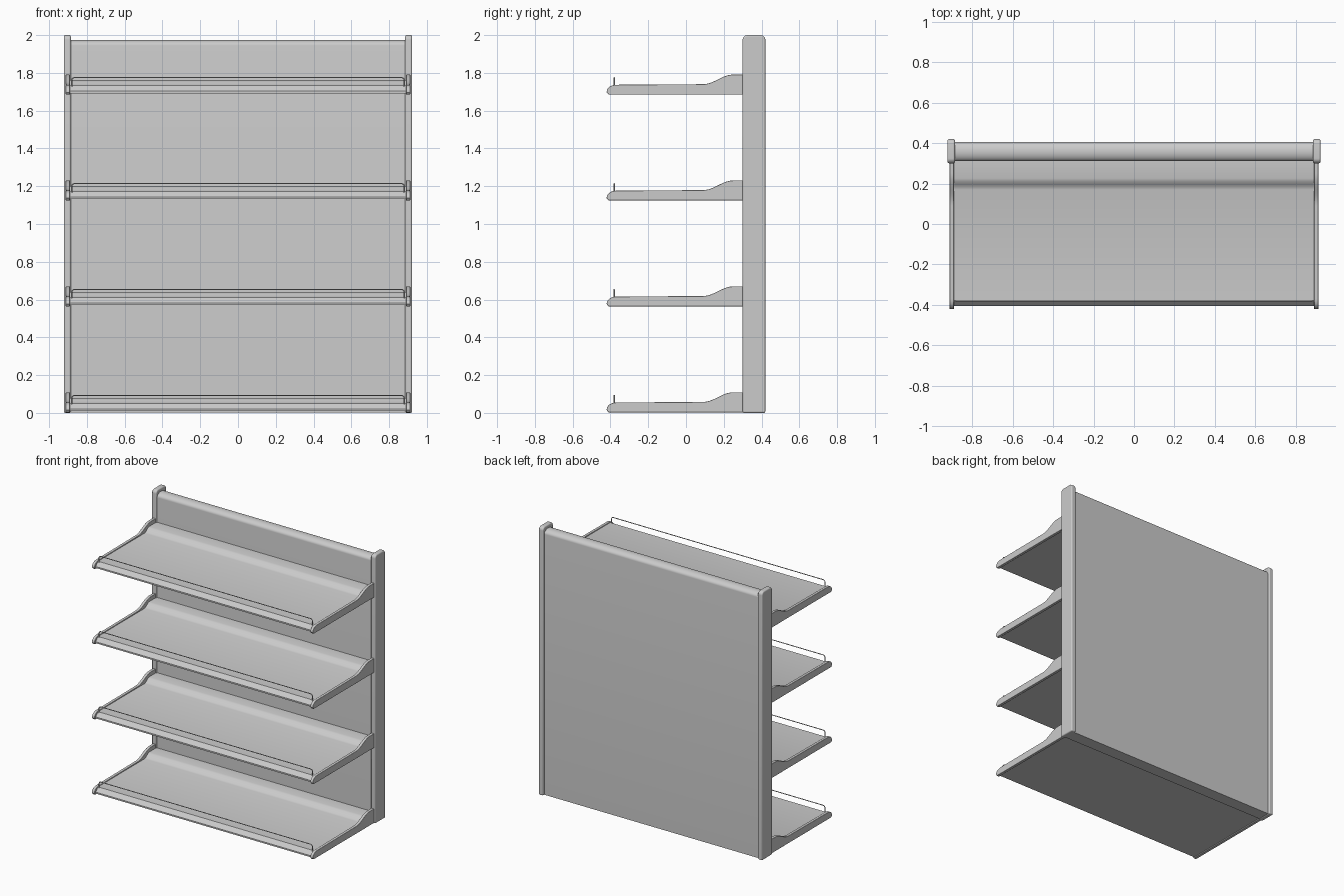
import bpy, bmesh, math

if "Cube" in bpy.data.objects:
    bpy.data.objects.remove(bpy.data.objects["Cube"])

def extrude_profile(name, pts, x0, x1, bevel=0.0):
    """Extrude a closed (y, z) profile along x."""
    bm = bmesh.new()
    a = [bm.verts.new((x0, y, z)) for y, z in pts]
    b = [bm.verts.new((x1, y, z)) for y, z in pts]
    bm.faces.new(a)
    bm.faces.new(b[::-1])
    n = len(pts)
    for i in range(n):
        j = (i + 1) % n
        bm.faces.new((a[j], a[i], b[i], b[j]))
    bmesh.ops.recalc_face_normals(bm, faces=bm.faces)
    me = bpy.data.meshes.new(name)
    bm.to_mesh(me)
    bm.free()
    ob = bpy.data.objects.new(name, me)
    bpy.context.collection.objects.link(ob)
    if bevel:
        m = ob.modifiers.new("bevel", 'BEVEL')
        m.width, m.segments = bevel, 3
        m.limit_method, m.angle_limit = 'ANGLE', math.radians(50)
    smooth(ob)
    return ob

def smooth(ob):
    bpy.ops.object.select_all(action='DESELECT')
    ob.select_set(True)
    bpy.context.view_layer.objects.active = ob
    bpy.ops.object.shade_smooth_by_angle(angle=math.radians(35))

def arc(cy, cz, ry, rz, a0, a1, n):
    return [(cy + ry * math.cos(math.radians(a0 + (a1 - a0) * i / n)),
             cz + rz * math.sin(math.radians(a0 + (a1 - a0) * i / n))) for i in range(n + 1)]

def ramp(y0, y1, z0, z1, n=8):
    return [(y0 + (y1 - y0) * i / n,
             z0 + (z1 - z0) * (1 - math.cos(math.pi * i / n)) / 2) for i in range(n + 1)]

# Back panel with rounded top
panel = [(0.405, 0.003), (0.405, 1.945)] + arc(0.358, 1.945, 0.047, 0.03, 0, 180, 14)[1:] + [(0.311, 0.003)]
extrude_profile("back_panel", panel, -0.89, 0.89)

# Side posts, rounded on top
post = [(0.42, 0.0)] + arc(0.395, 1.975, 0.025, 0.025, 0, 90, 6) \
    + arc(0.325, 1.975, 0.025, 0.025, 90, 180, 6) + [(0.30, 0.0)]
for side, s in (("left", -1), ("right", 1)):
    extrude_profile(side + "_post", post, s * 0.885, s * 0.922, 0.008)

# Shelf levels: board, two end brackets, front wire rail
for level in range(4):
    z = 0.003 + 0.5607 * level
    tag = f"_{level + 1}"

    board = [(-0.405, 0.007), (-0.405, 0.018), (-0.378, 0.047)] + ramp(0.17, 0.225, 0.047, 0.076, 4) \
        + [(0.32, 0.076), (0.32, 0.007)]
    extrude_profile("shelf" + tag, [(y, z + h) for y, h in board], -0.893, 0.893)

    bracket = [(-0.41, 0.0), (-0.42, 0.012)] + arc(-0.37, 0.015, 0.05, 0.037, 180, 90, 6) \
        + ramp(0.09, 0.25, 0.055, 0.106, 10) + [(0.32, 0.106), (0.32, 0.0)]
    for side, s in (("left", -1), ("right", 1)):
        extrude_profile(side + "_bracket" + tag, [(y, z + h) for y, h in bracket],
                        s * 0.890, s * 0.912, 0.003)

    corner = arc(0.865, z + 0.075, 0.015, 0.015, 0, 90, 5)
    half = [(0.88, z + 0.035)] + corner
    path = half + [(-x, h) for x, h in half[::-1]]
    cu = bpy.data.curves.new("wire_rail" + tag, 'CURVE')
    cu.dimensions = '3D'
    cu.bevel_depth, cu.bevel_resolution, cu.use_fill_caps = 0.003, 2, True
    sp = cu.splines.new('POLY')
    sp.points.add(len(path) - 1)
    for p, (x, h) in zip(sp.points, path):
        p.co = (x, -0.38, h, 1)
    ob = bpy.data.objects.new("wire_rail" + tag, cu)
    bpy.context.collection.objects.link(ob)
